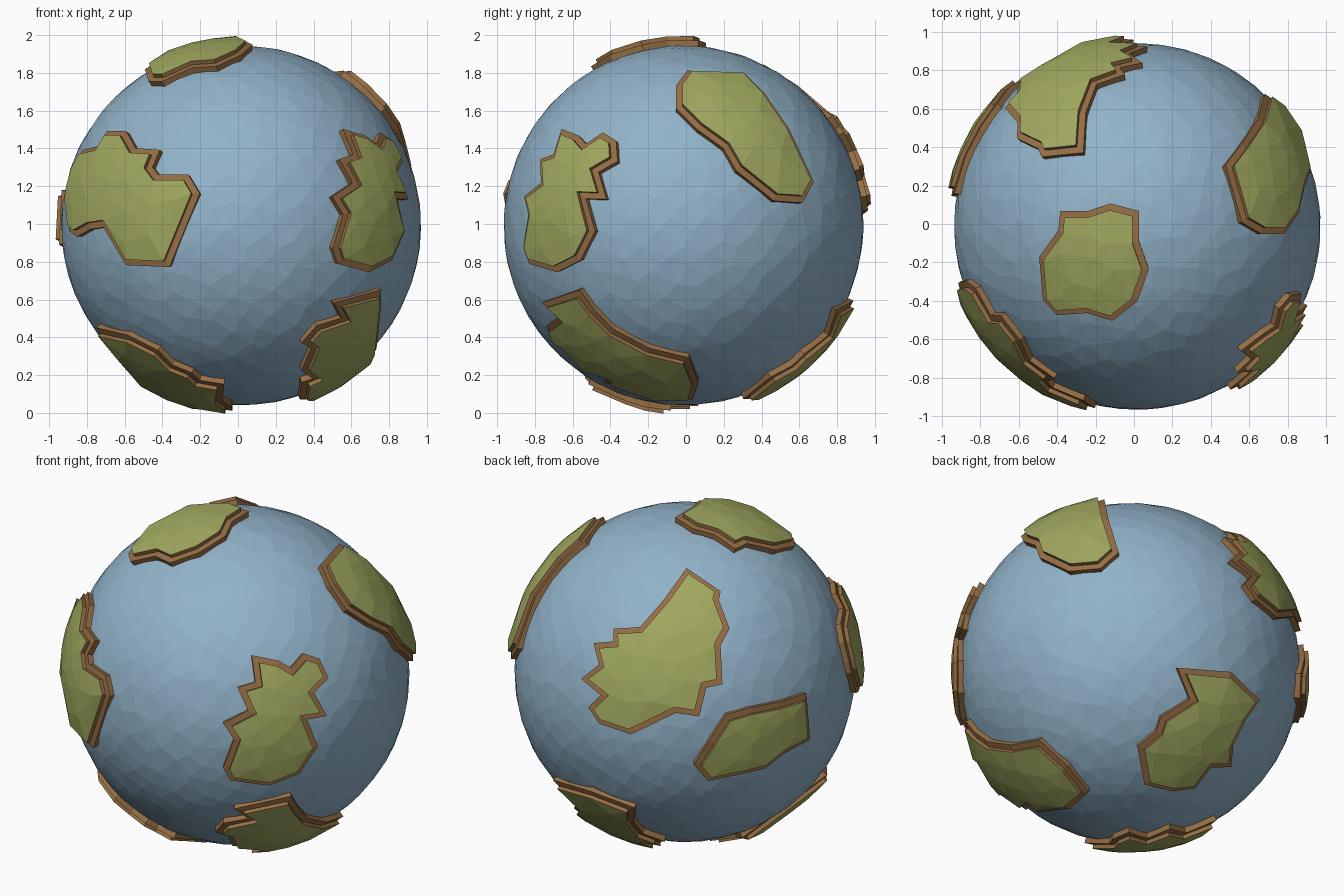
import bpy, bmesh, math, random
from mathutils import Vector
from mathutils.geometry import delaunay_2d_cdt, intersect_point_line

if "Cube" in bpy.data.objects:
    bpy.data.objects.remove(bpy.data.objects["Cube"])

random.seed(4)
CENTRE = Vector((0.017, -0.013, 0.992))
R_SEA, R_STEP, R_TOP, INSET = 0.953, 0.984, 1.005, 0.036


def material(name, rgb):
    m = bpy.data.materials.new(name)
    m.diffuse_color = (*rgb, 1)
    m.use_nodes = True
    m.node_tree.nodes["Principled BSDF"].inputs["Base Color"].default_value = m.diffuse_color
    return m


BLUE = material("sea blue", (0.285, 0.45, 0.585))
GREEN = material("grass green", (0.355, 0.395, 0.115))
BROWN = material("earth brown", (0.31, 0.16, 0.06))


def add_object(name, bm, mats):
    bmesh.ops.translate(bm, verts=bm.verts, vec=CENTRE)
    me = bpy.data.meshes.new(name)
    bm.to_mesh(me)
    bm.free()
    for m in mats:
        me.materials.append(m)
    ob = bpy.data.objects.new(name, me)
    bpy.context.collection.objects.link(ob)


def view_axes(az, el):
    """Right, up and outward axes of a view direction in degrees."""
    a, e = math.radians(az), math.radians(el)
    out = Vector((math.sin(a) * math.cos(e), -math.cos(a) * math.cos(e), math.sin(e)))
    right = Vector((math.cos(a), math.sin(a), 0))
    return right, out.cross(right), out


def lift(u, v, axes, r):
    """Put a flat point onto the near half of a ball of radius r."""
    w = math.sqrt(max(r * r - u * u - v * v, 0.0))
    return (axes[0] * u + axes[1] * v + axes[2] * w).normalized()


def inset(ring, d):
    """Move a closed outline on the unit ball inwards by d."""
    res, n = [], len(ring)
    for i, p in enumerate(ring):
        a = p.cross(p - ring[i - 1]).normalized()
        b = p.cross(ring[(i + 1) % n] - p).normalized()
        m = (a + b).normalized()
        res.append((p + m * d / max(m.dot(a), 0.6)).normalized())
    return res


def continent(name, segments):
    ring = [lift(u / 100, v / 100, view_axes(*view), R_STEP)
            for view, pts in segments for u, v in pts]
    c = sum(ring, Vector()).normalized()
    n = len(ring)
    if sum(ring[i - 1].cross(ring[i]).dot(c) for i in range(n)) < 0:
        ring.reverse()
    top = inset(ring, INSET)
    bm = bmesh.new()

    # two-tier earth cliff
    tiers = [(ring, 0.93), (ring, R_STEP), (top, R_STEP - 0.002), (top, R_TOP)]
    loops = [[bm.verts.new(p * r) for p in pts] for pts, r in tiers]
    for lo, hi in zip(loops, loops[1:]):
        for i in range(n):
            j = (i + 1) % n
            f = bm.faces.new((lo[i], lo[j], hi[j], hi[i]))
            f.material_index = 1

    # faceted grass cap
    x = c.orthogonal().normalized()
    axes = (x, c.cross(x), c)
    flat = [Vector((p.dot(axes[0]), p.dot(axes[1]))) for p in top]

    def clear(q):
        for i in range(n):
            a, b = flat[i - 1], flat[i]
            h, t = intersect_point_line(q, a, b)
            h = a.lerp(b, min(max(t, 0), 1))
            if (q - h).length < 0.045:
                return False
        return True

    step, inner = 0.125, []
    for i in range(-7, 8):
        for j in range(-7, 8):
            q = Vector((i + 0.5 * (j % 2) + random.uniform(-.22, .22),
                        j + random.uniform(-.22, .22))) * step
            if q.length < 0.9 and clear(q):
                inner.append(q)
    vs, _, fs, *_ = delaunay_2d_cdt(flat + inner, [], [list(range(n))], 1, 1e-5)
    cap = [bm.verts.new(lift(q.x, q.y, axes, 1) * R_TOP) for q in vs]
    for f in fs:
        bm.faces.new([cap[k] for k in f])
    bmesh.ops.remove_doubles(bm, verts=bm.verts, dist=1e-4)
    add_object(name, bm, (GREEN, BROWN))


# sea: irregular low-poly ball
bm = bmesh.new()
N = 850
for i in range(N):
    z = 1 - (2 * i + 1) / N
    a = i * math.pi * (3 - math.sqrt(5))
    s = math.sqrt(1 - z * z)
    p = Vector((s * math.cos(a), s * math.sin(a), z))
    p += Vector([random.uniform(-.032, .032) for _ in range(3)])
    bm.verts.new(p.normalized() * R_SEA)
bmesh.ops.convex_hull(bm, input=bm.verts)
bmesh.ops.recalc_face_normals(bm, faces=bm.faces)
add_object("sea_ball", bm, (BLUE,))

# view directions the outlines are drawn in (azimuth, elevation)
FRONT, RIGHT, TOP = (0, 0), (90, 0), (0, 90)
FRONT_RIGHT, BACK_LEFT, BACK_RIGHT = (35, 25), (215, 25), (145, -30)

# continents, outlines in hundredths of a unit from the ball centre
continent("front_left_land", [(FRONT, [
    (-93, 13), (-91, -3), (-87, -6), (-80, -2), (-73, -1), (-61, -21), (-38, -22),
    (-22, 17), (-28, 27), (-44, 27), (-47, 31), (-43, 40), (-56, 41), (-61, 50),
    (-71, 50), (-76, 42), (-84, 40), (-89, 31), (-92, 20)])])
continent("front_right_land", [(FRONT_RIGHT, [
    (7, 11), (22, 8), (29, 4), (36, 12), (45, 9), (50, -2), (42, -10), (49, -23),
    (38, -25), (44, -40), (34, -55), (17, -62), (-5, -59), (-9, -52), (-3, -36),
    (-9, -27), (5, -20), (-1, -7), (9, -4)])])
continent("lower_right_land", [
    (RIGHT, [(-55, -34), (-47, -45), (-37, -55), (-18, -65), (3, -70), (8, -83), (5, -92)]),
    (FRONT, [(31, -92), (32, -83), (38, -81), (32, -77), (37, -65), (32, -62),
             (40, -53), (53, -49), (49, -41)])])
continent("lower_left_land", [
    (FRONT, [(-77, -54), (-60, -58), (-44, -66), (-36, -74), (-26, -78), (-22, -82),
             (-9, -84), (-10, -93), (-5, -96)]),
    (BACK_RIGHT, [(0, -89), (11, -92), (23, -86), (33, -88), (50, -80)])])
continent("top_land", [(TOP, [
    (-40, 8), (-26, 8), (-14, 12), (1, 8), (1, -8), (6, -22), (0, -39), (-13, -49),
    (-26, -45), (-42, -46), (-49, -38), (-51, -16), (-41, -2)])])
continent("right_land", [(RIGHT, [
    (2, 82), (32, 81), (43, 70), (56, 51), (69, 23), (63, 12), (48, 13), (28, 29),
    (21, 41), (7, 51), (-4, 62), (-4, 74)])])
continent("back_land", [(BACK_LEFT, [
    (1, 58), (20, 45), (19, 40), (25, 24), (20, 15), (21, -7), (12, -9), (8, -25),
    (-5, -23), (-30, -35), (-48, -29), (-54, -20), (-47, -13), (-58, -4), (-48, 4),
    (-51, 16), (-40, 17), (-40, 24), (-25, 25), (-12, 40)])])
continent("left_land", [(BACK_LEFT, [
    (68, -12), (70, -38), (55, -46), (45, -54), (33, -57), (13, -61), (5, -52),
    (14, -38), (23, -24), (37, -20), (52, -17)])])
continent("lower_back_land", [(BACK_RIGHT, [
    (19, 4), (50, 3), (68, -12), (60, -24), (54, -38), (54, -50), (42, -51), (34, -63),
    (21, -65), (5, -62), (-1, -41), (9, -32), (11, -24), (27, -13)])])
